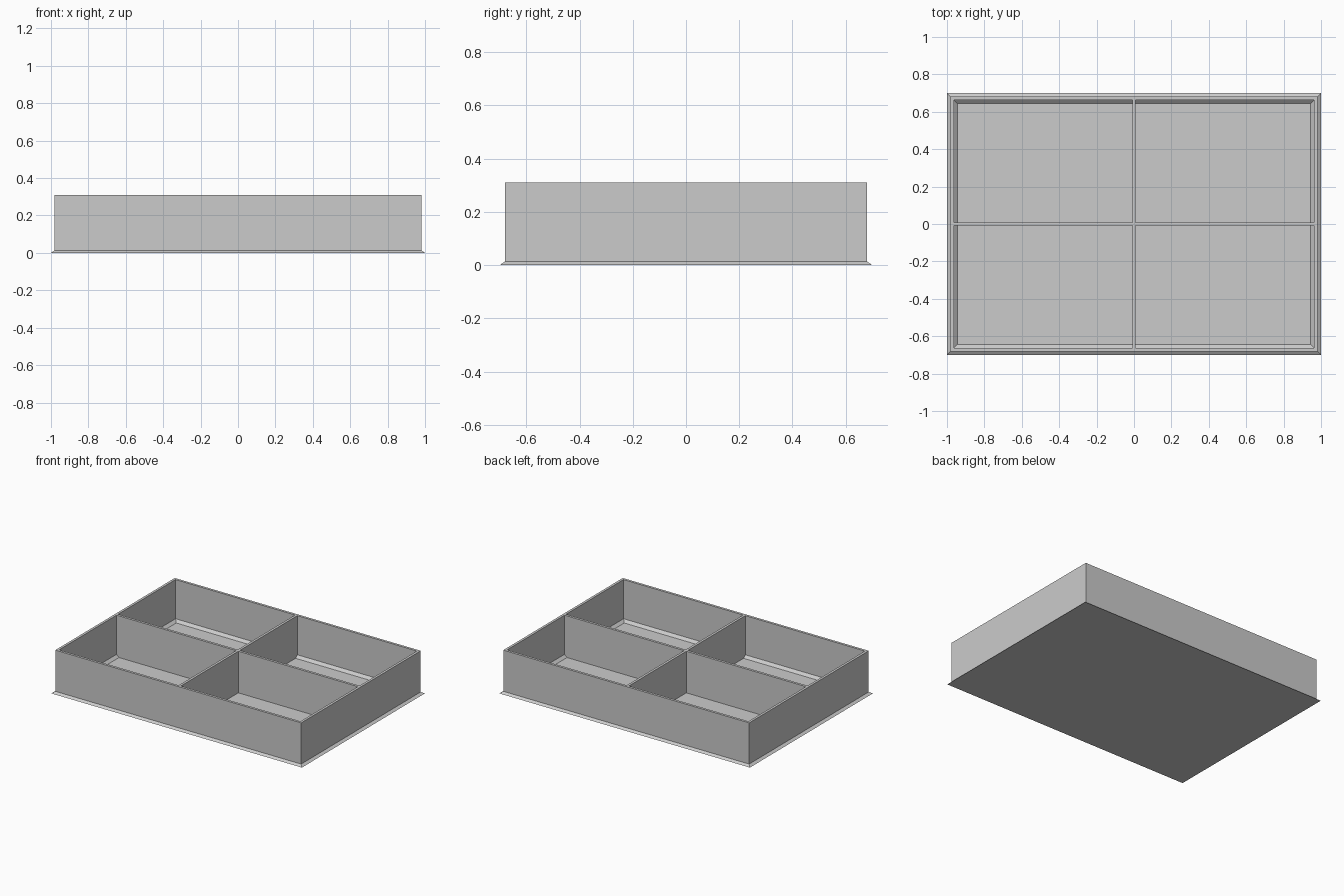
import bpy
import bmesh

cube = bpy.data.objects.get("Cube")
if cube:
    bpy.data.objects.remove(cube, do_unlink=True)

HALF_X, HALF_Y = 1.0, 0.70
HEIGHT = 0.31
FLOOR = 0.01

# Plain grey for the whole tray
grey = bpy.data.materials.new("light grey")
grey.use_nodes = True
colour = (0.6, 0.6, 0.6, 1)
grey.diffuse_color = colour
grey.node_tree.nodes["Principled BSDF"].inputs["Base Color"].default_value = colour


def add_object(name, bm):
    bmesh.ops.recalc_face_normals(bm, faces=bm.faces)
    mesh = bpy.data.meshes.new(name)
    bm.to_mesh(mesh)
    bm.free()
    mesh.materials.append(grey)
    obj = bpy.data.objects.new(name, mesh)
    bpy.context.collection.objects.link(obj)
    return obj


def box(name, hx, hy, z0, z1):
    bm = bmesh.new()
    bmesh.ops.create_cube(bm, size=1)
    for v in bm.verts:
        v.co.x *= 2 * hx
        v.co.y *= 2 * hy
        v.co.z = z1 if v.co.z > 0 else z0
    return add_object(name, bm)


# Tray shell: rectangular rings (inset, height) from the base edge,
# up the outside, over the rim and down to the floor
profile = [
    (0.0, 0.0),        # base edge
    (0.019, 0.013),    # top of the sloped skirt
    (0.019, HEIGHT),   # outer rim
    (0.037, HEIGHT),   # inner rim
    (0.037, 0.028),    # top of the inner slope
    (0.057, FLOOR),    # floor edge
]
bm = bmesh.new()
rings = []
for inset, z in profile:
    x, y = HALF_X - inset, HALF_Y - inset
    rings.append([bm.verts.new((sx * x, sy * y, z))
                  for sx, sy in ((-1, -1), (1, -1), (1, 1), (-1, 1))])
for low, high in zip(rings, rings[1:]):
    for i in range(4):
        j = (i + 1) % 4
        bm.faces.new((low[i], low[j], high[j], high[i]))
bm.faces.new(rings[0])
bm.faces.new(rings[-1])
add_object("tray_shell", bm)

# Crossing dividers: the long one is whole, the short one is in two halves
THICK = 0.009
INNER_X, INNER_Y = HALF_X - 0.037, HALF_Y - 0.037
box("long_divider", INNER_X, THICK, FLOOR, HEIGHT)
for name, side in (("front_divider", -1), ("back_divider", 1)):
    half = (INNER_Y - THICK) / 2
    part = box(name, THICK, half, FLOOR, HEIGHT)
    part.location.y = side * (THICK + half)
